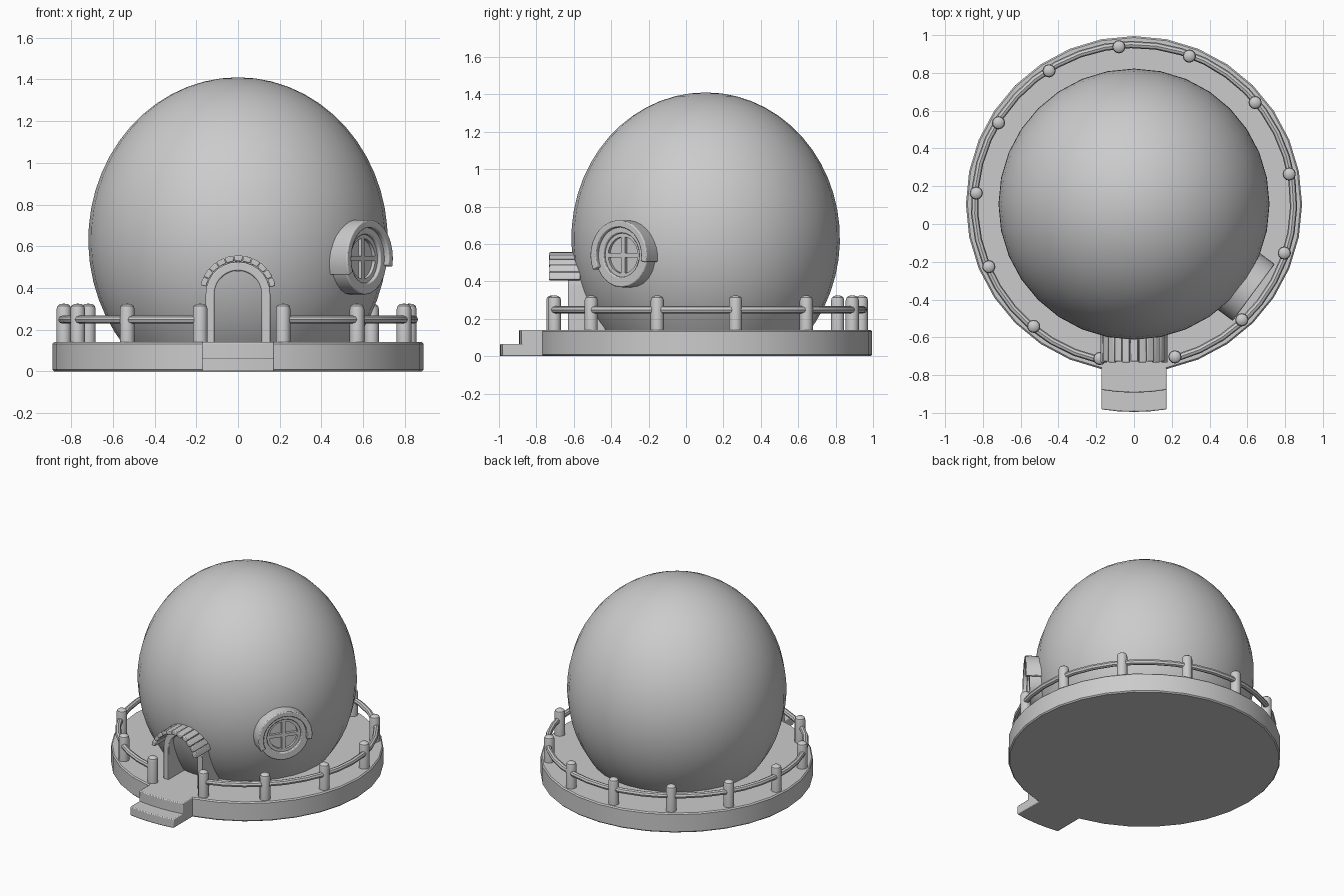
import bpy, bmesh
from math import sin, cos, pi, radians, sqrt
from mathutils import Matrix, Vector

if "Cube" in bpy.data.objects:
    bpy.data.objects.remove(bpy.data.objects["Cube"])

CY = 0.105                      # centre of the round deck and dome
RX, RZ, CZ = 0.718, 0.78, 0.63  # dome radii and centre height


def finish(name, verts, faces, M=None, bevel=0):
    bm = bmesh.new()
    vs = [bm.verts.new(M @ Vector(v) if M else v) for v in verts]
    for f in faces:
        bm.faces.new([vs[i] for i in f])
    bmesh.ops.remove_doubles(bm, verts=bm.verts, dist=1e-5)
    bmesh.ops.recalc_face_normals(bm, faces=bm.faces)
    me = bpy.data.meshes.new(name)
    bm.to_mesh(me)
    bm.free()
    ob = bpy.data.objects.new(name, me)
    bpy.context.collection.objects.link(ob)
    if bevel:
        mod = ob.modifiers.new("bevel", 'BEVEL')
        mod.width, mod.segments, mod.limit_method = bevel, 2, 'ANGLE'
    bpy.context.view_layer.objects.active = ob
    bpy.ops.object.select_all(action='DESELECT')
    ob.select_set(True)
    bpy.ops.object.shade_smooth_by_angle(angle=radians(35))
    return ob


def lathe(name, prof, n, cx, cy):
    """Revolve (radius, z) points round a vertical axis."""
    k = len(prof)
    v = [(cx + r * cos(2 * pi * i / n), cy + r * sin(2 * pi * i / n), z)
         for i in range(n) for r, z in prof]
    f = []
    for i in range(n):
        a, b = i * k, (i + 1) % n * k
        for j in range(k - 1):
            q = [a + j, b + j, b + j + 1, a + j + 1]
            if prof[j][0] == 0:
                q = [a + j, b + j + 1, a + j + 1]
            elif prof[j + 1][0] == 0:
                q = [a + j, b + j, a + j + 1]
            f.append(q)
    # weld axis points
    return finish(name, v, f)


def prism(name, outline, lo, hi, M, bevel=0):
    n = len(outline)
    v = [(x, y, lo) for x, y in outline] + [(x, y, hi) for x, y in outline]
    f = [list(range(n)), list(range(n, 2 * n))]
    f += [[i, (i + 1) % n, n + (i + 1) % n, n + i] for i in range(n)]
    return finish(name, v, f, M, bevel)


def arc(r, a0, a1, n, cv=0.0):
    return [(r * cos(radians(a0 + (a1 - a0) * i / n)),
             cv + r * sin(radians(a0 + (a1 - a0) * i / n))) for i in range(n + 1)]


def band(name, outer, inner, lo, hi, M, closed=False, bevel=0):
    """Extruded strip between two matching 2D paths."""
    n = len(outer)
    v = []
    for o, i in zip(outer, inner):
        v += [(*o, lo), (*o, hi), (*i, hi), (*i, lo)]
    f = []
    for s in range(n - 1):
        f += [[4 * s + j, 4 * s + (j + 1) % 4, 4 * s + 4 + (j + 1) % 4, 4 * s + 4 + j] for j in range(4)]
    if not closed:
        f += [[0, 1, 2, 3], [4 * n - 4 + j for j in range(4)]]
    return finish(name, v, f, M, bevel)


def frame(u, v, w, o):
    M = Matrix((u, v, w)).transposed().to_4x4()
    M.translation = o
    return M


# deck and entrance steps
lathe("deck", [(0, 0), (0.882, 0), (0.89, 0.008), (0.89, 0.132), (0.882, 0.14), (0, 0.14)], 32, 0, CY)
I = Matrix.Translation((0, CY, 0))
for nm, r, h in (("upper_step", 0.998, 0.14), ("lower_step", 1.1, 0.065)):
    front = [(x, -sqrt(r * r - x * x)) for x in (-0.173, -0.087, 0, 0.087, 0.173)]
    prism(nm, front + [(0.173, -0.80), (-0.173, -0.80)], 0, h, I, 0.006)

# dome, cut off inside the deck
t0 = -0.72
dome = [(RX * cos(t0 + (pi / 2 - t0) * i / 20), CZ + RZ * sin(t0 + (pi / 2 - t0) * i / 20)) for i in range(20)]
lathe("dome", [(0, dome[0][1])] + dome + [(0, CZ + RZ)], 32, 0, CY)

# railing
angles = [-75, -47, -18, 11, 40, 69.5, 95.5, 122.5, 149, 176, 203.3, 230.6, 257.5]
for a in angles:
    lathe("railing_post", [(0, 0.13), (0.035, 0.13), (0.035, 0.298), (0.031, 0.313), (0.02, 0.322), (0, 0.325)],
          12, 0.837 * cos(radians(a)), CY + 0.837 * sin(radians(a)))
v, f, N, K = [], [], 36, 8
for i in range(N + 1):
    a = radians(-75 + 332.5 * i / N)
    for j in range(K):
        r = 0.845 + 0.019 * cos(2 * pi * j / K)
        v.append((r * cos(a), CY + r * sin(a), 0.248 + 0.019 * sin(2 * pi * j / K)))
for i in range(N):
    f += [[i * K + j, i * K + (j + 1) % K, (i + 1) * K + (j + 1) % K, (i + 1) * K + j] for j in range(K)]
finish("handrail", v, f + [list(range(K)), [N * K + j for j in range(K)]])

# door frame
D = frame((1, 0, 0), (0, 0, 1), (0, -1, 0), (0, 0, 0))


def arch(r):
    return [(r, 0.135)] + arc(r, 0, 180, 14, 0.37) + [(-r, 0.135)]


band("door_frame", arch(0.155), arch(0.113), 0.43, 0.63, D, bevel=0.006)

# door leaf following the dome surface
v, f, R, C = [], [], 14, 6
for i in range(R + 1):
    z = 0.135 + 0.345 * i / R
    hw = 0.115 if z < 0.37 else sqrt(max(0.115 ** 2 - (z - 0.37) ** 2, 0))
    for j in range(C + 1):
        x = hw * (2 * j / C - 1)
        y = CY - sqrt(RX * RX * (1 - ((z - CZ) / RZ) ** 2) - x * x) - 0.008
        v.append((x, y, z))
for i in range(R):
    for j in range(C):
        a = i * (C + 1) + j
        f.append([a, a + 1, a + C + 2, a + C + 1])
finish("door_leaf", v, f)

# tiled awning over the door
T = 11
for i in range(T):
    a = 12 + 156 * i / T
    b = a + 156 / T - 0.8
    band("awning_tile", arc(0.184, a, b, 2, 0.372), arc(0.156, a, b, 2, 0.372),
         0.565, 0.733 - 0.004 * (i % 2), D, bevel=0.005)

# round window
ang = radians(-36.4)
n = (cos(ang), sin(ang), 0)
W = frame((-sin(ang), cos(ang), 0), (0, 0, 1), n, (0, CY, 0.54))
band("window_ring", arc(0.172, 0, 360, 24), arc(0.118, 0, 360, 24), 0.64, 0.762, W, True, 0.006)
band("window_hood", arc(0.187, -12, 205, 18), arc(0.15, -12, 205, 18), 0.64, 0.788, W, bevel=0.006)
prism("window_pane", arc(0.125, 0, 345, 23), 0.66, 0.727, W)
band("window_sash", arc(0.12, 0, 360, 24), arc(0.098, 0, 360, 24), 0.66, 0.745, W, True)
for nm, hx, hy in (("window_bar_upright", 0.012, 0.105), ("window_bar_level", 0.105, 0.012)):
    prism(nm, [(-hx, -hy), (hx, -hy), (hx, hy), (-hx, hy)], 0.70, 0.745, W)
